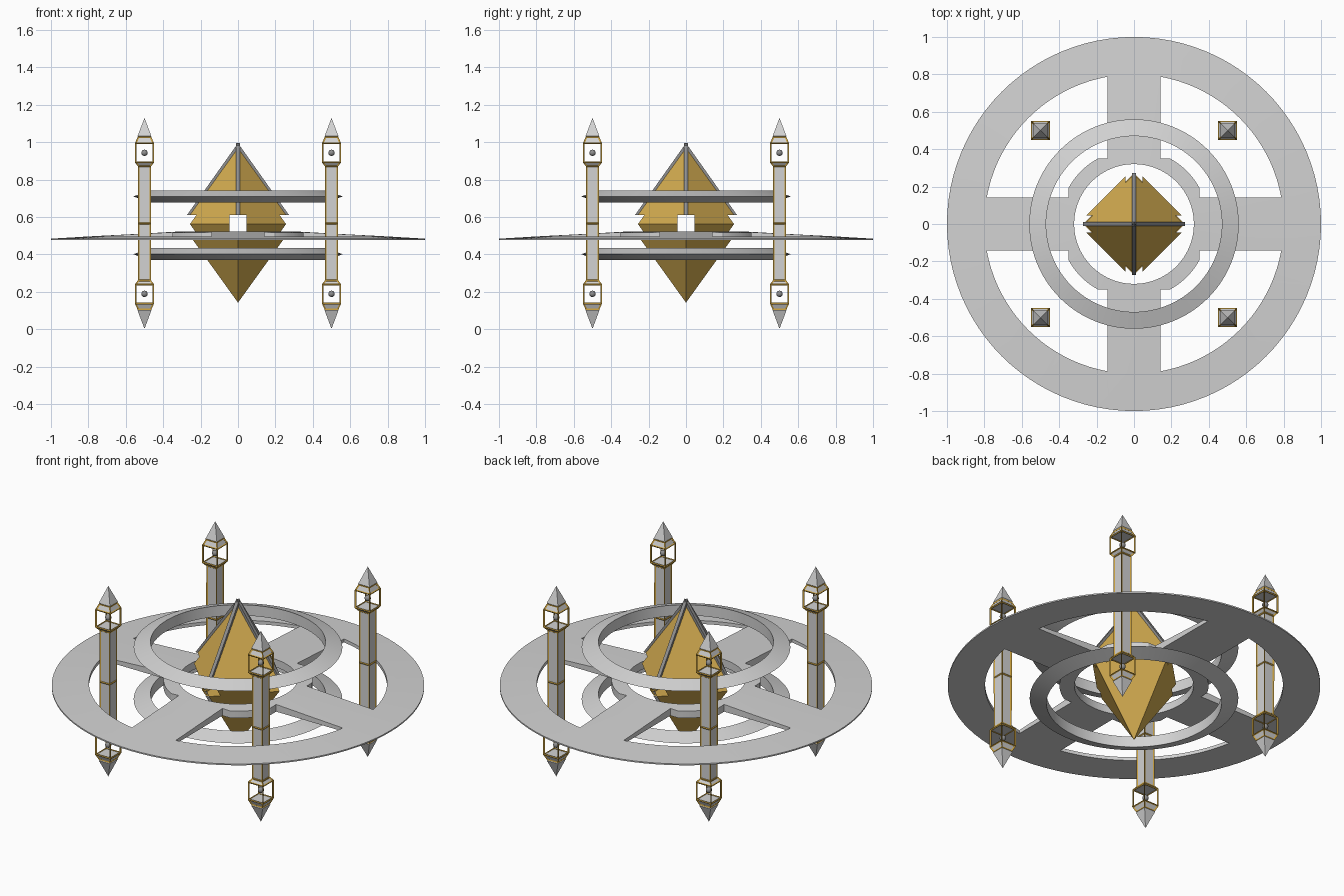
import bpy, bmesh, math
from mathutils import Matrix

old = bpy.data.objects.get("Cube")
if old:
    bpy.data.objects.remove(old, do_unlink=True)

MID = 0.566  # height of the symmetry plane


def material(name, rgb, rough=0.5):
    m = bpy.data.materials.new(name)
    m.use_nodes = True
    m.diffuse_color = (*rgb, 1)
    bsdf = next(n for n in m.node_tree.nodes if n.type == 'BSDF_PRINCIPLED')
    bsdf.inputs["Base Color"].default_value = (*rgb, 1)
    bsdf.inputs["Roughness"].default_value = rough
    return m


grey = material("light grey", (0.65, 0.65, 0.65))
dark = material("dark grey", (0.28, 0.28, 0.28))
gold = material("gold", (0.65, 0.41, 0.08))
trim_gold = material("trim gold", (0.60, 0.36, 0.05))


def finish(name, bm, mat):
    bmesh.ops.remove_doubles(bm, verts=bm.verts, dist=1e-5)
    bmesh.ops.recalc_face_normals(bm, faces=bm.faces)
    mesh = bpy.data.meshes.new(name)
    bm.to_mesh(mesh)
    bm.free()
    mesh.materials.append(mat)
    ob = bpy.data.objects.new(name, mesh)
    bpy.context.collection.objects.link(ob)
    return ob


def lathe(name, profile, sides, mat, closed=False, turn=0.0, at=(0, 0, 0)):
    """Spin (radius, height) points around z."""
    bm = bmesh.new()
    rings = []
    for r, z in profile:
        angles = [turn + math.tau * i / sides for i in range(sides)]
        rings.append([bm.verts.new((at[0] + r * math.cos(a), at[1] + r * math.sin(a), at[2] + z))
                      for a in angles])
    pairs = list(zip(rings, rings[1:]))
    if closed:
        pairs.append((rings[-1], rings[0]))
    for low, high in pairs:
        for i in range(sides):
            j = (i + 1) % sides
            bm.faces.new((low[i], low[j], high[j], high[i]))
    return finish(name, bm, mat)


def square(name, profile, mat, at):
    """Square tower section; radii are half widths."""
    return lathe(name, [(r * math.sqrt(2), z) for r, z in profile], 4, mat,
                 turn=math.pi / 4, at=at)


def prism(name, outline, z0, z1, mat):
    bm = bmesh.new()
    face = bm.faces.new([bm.verts.new((x, y, z0)) for x, y in outline])
    new = bmesh.ops.extrude_face_region(bm, geom=[face])["geom"]
    bmesh.ops.translate(bm, vec=(0, 0, z1 - z0),
                        verts=[v for v in new if isinstance(v, bmesh.types.BMVert)])
    return finish(name, bm, mat)


def box(name, size, at, mat):
    bm = bmesh.new()
    bmesh.ops.create_cube(bm, size=1, matrix=Matrix.Translation(at) @ Matrix.Diagonal((*size, 1)))
    return finish(name, bm, mat)


def smooth(ob):
    bpy.ops.object.select_all(action='DESELECT')
    ob.select_set(True)
    bpy.context.view_layer.objects.active = ob
    bpy.ops.object.shade_smooth_by_angle(angle=math.radians(25))


def cut(ob, cutter):
    mod = ob.modifiers.new("cut", 'BOOLEAN')
    mod.operation = 'DIFFERENCE'
    mod.solver = 'EXACT'
    mod.object = cutter
    bpy.context.view_layer.objects.active = ob
    bpy.ops.object.modifier_apply(modifier=mod.name)
    bpy.data.objects.remove(cutter, do_unlink=True)


# Domed wheel with four openings between the spokes
wheel = lathe("spoked_wheel", [(0.32, 0.476), (1.0, 0.476), (1.0, 0.484), (0.8, 0.496),
                               (0.55, 0.509), (0.32, 0.522)], 96, grey, closed=True)
SPOKE, HUB, HUB_R, RIM = 0.143, 0.35, 0.40, 0.8


def arc(r, a0, a1, n):
    return [(r * math.cos(a0 + (a1 - a0) * i / n), r * math.sin(a0 + (a1 - a0) * i / n))
            for i in range(n + 1)]


a, b = math.asin(SPOKE / RIM), math.acos(HUB / HUB_R)
opening = (arc(RIM, a, math.pi / 2 - a, 20) + [(SPOKE, HUB)]
           + arc(HUB_R, math.pi / 2 - b, b, 8) + [(HUB, SPOKE)])
for k in range(4):
    c, s = round(math.cos(k * math.pi / 2)), round(math.sin(k * math.pi / 2))
    cut(wheel, prism("opening_cutter", [(c * x - s * y, s * x + c * y) for x, y in opening],
                     0.4, 0.6, grey))
smooth(wheel)

# Wedge-section rings above and below the wheel
for name, z in (("upper_ring", 0.71), ("lower_ring", 0.401)):
    smooth(lathe(name, [(0.47, z - 0.032), (0.56, z), (0.47, z + 0.032)], 96, grey, closed=True))

# Crystal pierced by two square bores
crystal = lathe("crystal", [(0, 0.142), (0.302, 0.562), (0, 0.982)], 4, gold)
cut(crystal, box("bore_cutter", (1, 0.09, 0.09), (0, 0, MID), gold))
cut(crystal, box("bore_cutter", (0.09, 1, 0.09), (0, 0, MID), gold))

# Thin fins running up the crystal's top edges
for name, turn in (("crystal_fin_x", 0), ("crystal_fin_y", math.pi / 2)):
    fin = prism(name, [(-0.272, 0.6115), (0.272, 0.6115), (0, 0.995)], -0.01, 0.01, dark)
    fin.data.transform(Matrix.Rotation(turn, 4, 'Z') @ Matrix.Rotation(math.pi / 2, 4, 'X'))

# Four pillars, each with a lantern cage and a pointed finial at both ends
edge = [(0.031, 0), (0.031, 0.306), (0.047, 0.326), (0.047, 0.429), (0.033, 0.46)]
edge = [(r, -z) for r, z in edge[:0:-1]] + edge
for side_x, x in (("right", -0.5), ("left", 0.5)):
    for side_y, y in (("front", -0.5), ("back", 0.5)):
        tag = f"{side_y}_{side_x}_"
        at = (x, y, MID)
        square(tag + "pillar_shaft", [(0, -0.306), (0.031, -0.306), (0.031, 0.306), (0, 0.306)],
               grey, at)
        trim = square(tag + "pillar_trim", edge, trim_gold, at)
        wire = trim.modifiers.new("edges", 'WIREFRAME')
        wire.thickness = 0.01
        wire.use_boundary = True
        for end, s in (("upper_", 1), ("lower_", -1)):
            square(tag + end + "collar", [(0, s * 0.306), (0.031, s * 0.306),
                                          (0.047, s * 0.326), (0, s * 0.326)], grey, at)
            square(tag + end + "finial", [(0, s * 0.429), (0.047, s * 0.429), (0.032, s * 0.46),
                                          (0.037, s * 0.466), (0, s * 0.564)], grey, at)
            bm = bmesh.new()
            bmesh.ops.create_uvsphere(bm, u_segments=16, v_segments=10, radius=0.017,
                                      matrix=Matrix.Translation((x, y, MID + s * 0.377)))
            smooth(finish(tag + end + "lantern_bead", bm, dark))
